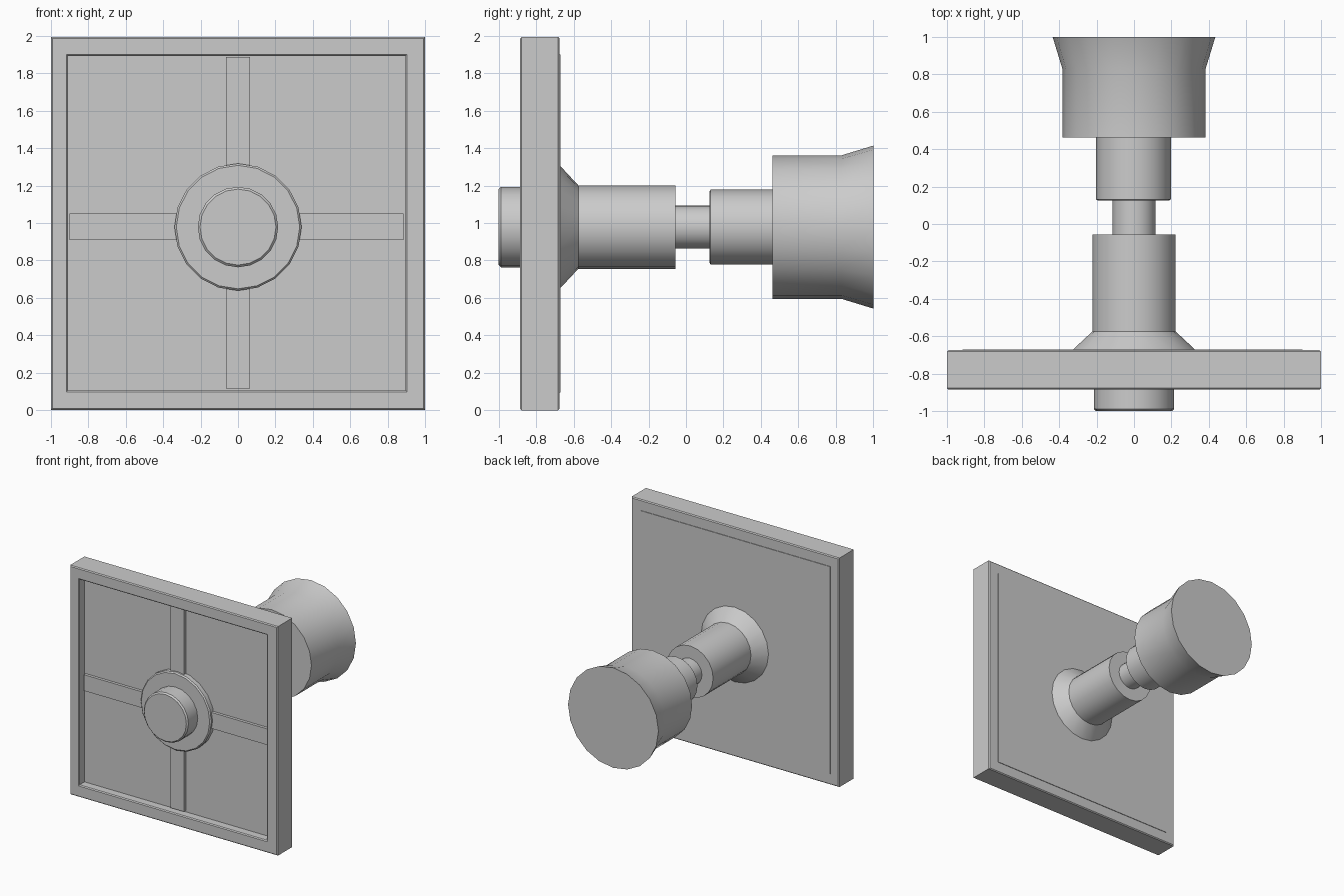
import bpy, bmesh, math

if "Cube" in bpy.data.objects:
    bpy.data.objects.remove(bpy.data.objects["Cube"])

CZ = 0.978  # height of the spindle axis


def finish(name, bm, smooth=False):
    bmesh.ops.recalc_face_normals(bm, faces=bm.faces)
    me = bpy.data.meshes.new(name)
    bm.to_mesh(me)
    bm.free()
    ob = bpy.data.objects.new(name, me)
    bpy.context.collection.objects.link(ob)
    if smooth:
        bpy.ops.object.select_all(action='DESELECT')
        ob.select_set(True)
        bpy.context.view_layer.objects.active = ob
        bpy.ops.object.shade_smooth_by_angle(angle=math.radians(25))
    return ob


def bridge(bm, a, b):
    n = len(a)
    for i in range(n):
        j = (i + 1) % n
        bm.faces.new((a[i], a[j], b[j], b[i]))


def lathe(name, profile, n=20, x=0.0):
    """Capped turned solid along y; profile is (radius, y) pairs."""
    bm = bmesh.new()
    rings = [[bm.verts.new((x + r * math.cos(math.tau * i / n), y,
                            CZ + r * math.sin(math.tau * i / n)))
              for i in range(n)] for r, y in profile]
    for a, b in zip(rings, rings[1:]):
        bridge(bm, a, b)
    bm.faces.new(rings[0])
    bm.faces.new(rings[-1])
    return finish(name, bm, True)


def box(name, x0, x1, y0, y1, z0, z1):
    bm = bmesh.new()
    bmesh.ops.create_cube(bm, size=1)
    for v in bm.verts:
        v.co = ((x0 + x1) / 2 + v.co.x * (x1 - x0),
                (y0 + y1) / 2 + v.co.y * (y1 - y0),
                (z0 + z1) / 2 + v.co.z * (z1 - z0))
    return finish(name, bm)


# Square frame: cross-section loops (inset, y, is_inner) swept round the square
bm = bmesh.new()
outer, inner = (-1.0, 1.0, 0.0, 1.993), (-0.91, 0.895, 0.105, 1.893)
section = [(0.008, -0.885, outer), (0, -0.877, outer), (0, -0.683, outer),
           (0.008, -0.675, outer), (0, -0.675, inner), (0, -0.877, inner),
           (-0.008, -0.885, inner)]
loops = []
for d, y, (x0, x1, z0, z1) in section:
    loops.append([bm.verts.new((x, y, z)) for x, z in
                  ((x0 + d, z0 + d), (x1 - d, z0 + d), (x1 - d, z1 - d), (x0 + d, z1 - d))])
for a, b in zip(loops, loops[1:] + loops[:1]):
    bridge(bm, a, b)
finish("frame", bm)

# Recessed panel and its cross of ribs
box("panel", -0.918, 0.902, -0.81, -0.67, 0.095, 1.9)
box("vertical_rib", -0.065, 0.065, -0.835, -0.80, 0.115, 1.887)
box("horizontal_rib", -0.9, 0.885, -0.835, -0.80, 0.91, 1.05)

# Front button, flange disc, flared base and spindle
lathe("front_button", [(0.203, -1.0), (0.215, -0.988), (0.215, -0.85)])
lathe("flange_disc", [(0.33, -0.86), (0.34, -0.85), (0.34, -0.80)])
lathe("spindle_sleeve", [(0.325, -0.68), (0.325, -0.67), (0.223, -0.575), (0.223, -0.055)])
lathe("neck", [(0.115, -0.07), (0.115, 0.14)])

# Rear collar and flared handle
lathe("collar", [(0.19, 0.125), (0.2, 0.132), (0.2, 0.47)], x=-0.003)
lathe("handle", [(0.383, 0.463), (0.383, 0.83), (0.435, 1.0)])
